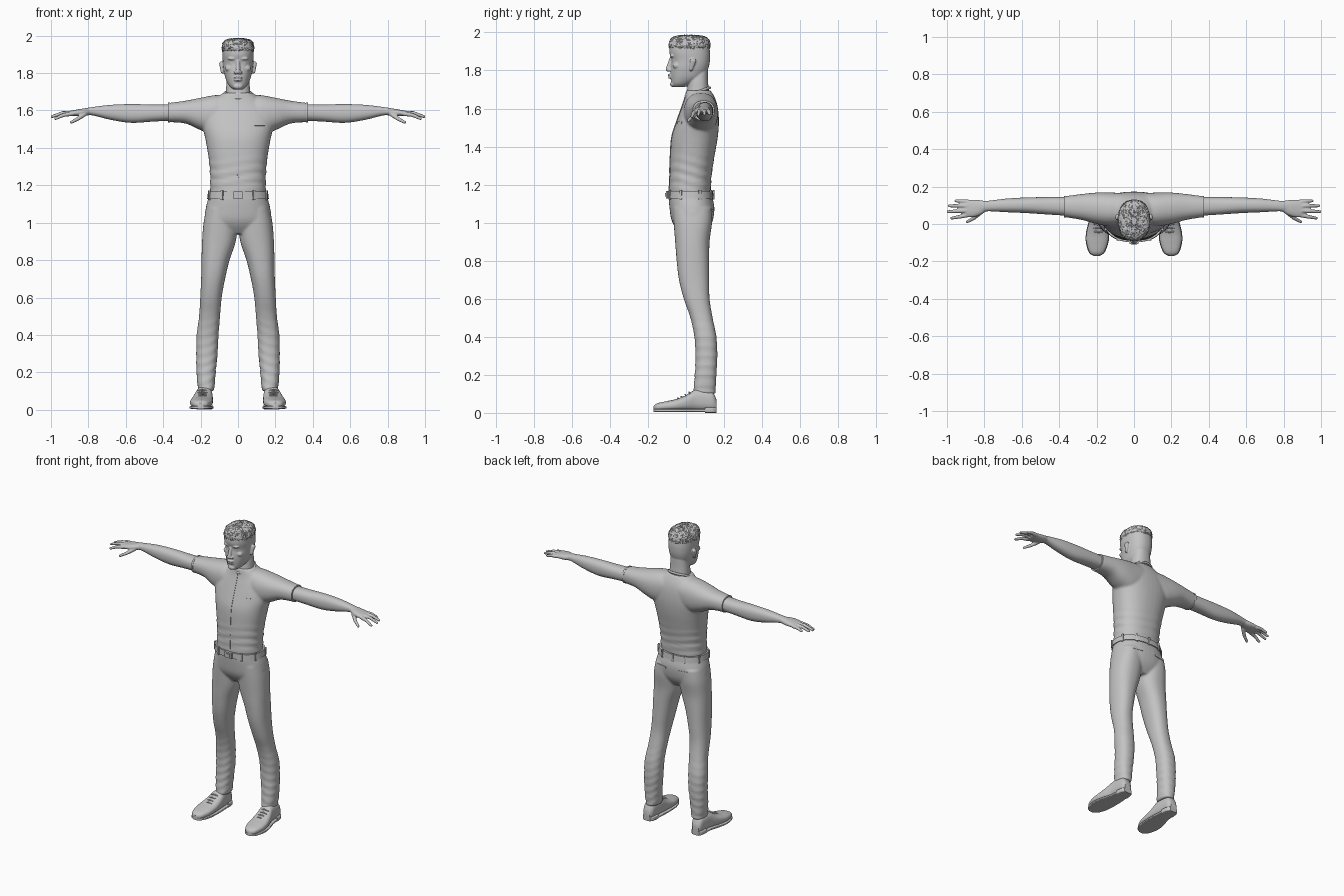
import bpy, bmesh, math, random
from math import sin, cos, pi
from mathutils import Vector, Matrix

random.seed(4)
cube = bpy.data.objects.get("Cube")
if cube:
    bpy.data.objects.remove(cube)

grey = bpy.data.materials.new("plain_grey")
grey.use_nodes = True
grey.diffuse_color = (0.55, 0.55, 0.55, 1)
grey.node_tree.nodes["Principled BSDF"].inputs["Base Color"].default_value = grey.diffuse_color

PLACE = {"X": lambda t, a, b: (t, a, b),
         "Y": lambda t, a, b: (a, t, b),
         "Z": lambda t, a, b: (b, a, t)}


def spline(rows, steps):
    """Smooth in-between rows through the given ones."""
    out = []
    for i in range(len(rows) - 1):
        quad = [rows[max(i - 1, 0)], rows[i], rows[i + 1], rows[min(i + 2, len(rows) - 1)]]
        for k in range(steps):
            u = k / steps
            out.append([b + u * (c - a) / 2 + u * u * (a - 2.5 * b + 2 * c - d / 2)
                        + u ** 3 * (1.5 * (b - c) + (d - a) / 2) for a, b, c, d in zip(*quad)])
    return out + [list(rows[-1])]


def oval(ang, p):
    """Point on a rounded-square outline."""
    c, s = cos(ang), sin(ang)
    return (math.copysign(abs(c) ** (2 / p), c), math.copysign(abs(s) ** (2 / p), s))


def loft(bm, axis, rows, p=2.3, n=40, steps=6, fold=None):
    """Skin over ovals; a row is position, then low and high of both other axes."""
    rings = []
    for t, a0, a1, b0, b1 in spline(rows, steps):
        ring = []
        for k in range(n):
            ang = 2 * pi * k / n
            u, v = oval(ang, p)
            f = 1 + (fold(t, ang) if fold else 0)
            a = (a0 + a1) / 2 + (a1 - a0) / 2 * u * f
            b = (b0 + b1) / 2 + (b1 - b0) / 2 * v * f
            ring.append(bm.verts.new(PLACE[axis](t, a, b)))
        rings.append(ring)
    for lo, hi in zip(rings, rings[1:]):
        for k in range(n):
            j = (k + 1) % n
            bm.faces.new((lo[k], lo[j], hi[j], hi[k]))
    bm.faces.new(rings[0])
    bm.faces.new(rings[-1])


def sym(rows):
    """Rows with one half width become centred rows."""
    return [(t, a, b, -w, w) for t, a, b, w in rows]


def ball(bm, centre, size):
    mat = Matrix.Translation(centre) @ Matrix.Diagonal((*size, 1))
    bmesh.ops.create_uvsphere(bm, u_segments=20, v_segments=12, radius=1, matrix=mat)


def capsule(bm, p, q, r1, r2):
    p, q = Vector(p), Vector(q)
    mat = Matrix.Translation((p + q) / 2) @ (q - p).to_track_quat("Z", "Y").to_matrix().to_4x4()
    bmesh.ops.create_cone(bm, cap_ends=True, segments=16, radius1=r1, radius2=r2,
                          depth=(q - p).length, matrix=mat)
    ball(bm, p, (r1, r1, r1))
    ball(bm, q, (r2, r2, r2))


def box(bm, centre, size, turn=0):
    mat = Matrix.Translation(centre) @ Matrix.Rotation(turn, 4, "Z") @ Matrix.Diagonal((*size, 1))
    bmesh.ops.create_cube(bm, size=1, matrix=mat)


def mirror(bm):
    copy = bmesh.ops.duplicate(bm, geom=bm.verts[:] + bm.edges[:] + bm.faces[:])["geom"]
    verts = [v for v in copy if isinstance(v, bmesh.types.BMVert)]
    bmesh.ops.scale(bm, vec=(-1, 1, 1), verts=verts)


def finish(bm, name, voxel=0, smooth=4, flat=False):
    bmesh.ops.recalc_face_normals(bm, faces=bm.faces[:])
    mesh = bpy.data.meshes.new(name)
    bm.to_mesh(mesh)
    bm.free()
    mesh.materials.append(grey)
    ob = bpy.data.objects.new(name, mesh)
    bpy.context.collection.objects.link(ob)
    if voxel:
        mod = ob.modifiers.new("fuse", "REMESH")
        mod.mode, mod.voxel_size, mod.use_smooth_shade = "VOXEL", voxel, True
        mod = ob.modifiers.new("soften", "SMOOTH")
        mod.factor, mod.iterations = 0.5, smooth
    elif not flat:
        bpy.ops.object.select_all(action="DESELECT")
        ob.select_set(True)
        bpy.context.view_layer.objects.active = ob
        bpy.ops.object.shade_smooth_by_angle(angle=math.radians(40))
    return ob


def plate(name, x, z, w, h, target, back=False):
    """Thin strip pressed onto the front or back of a garment."""
    bm = bmesh.new()
    rows = max(2, int(h / 0.01))
    mat = Matrix.Translation((x, 0.4 if back else -0.4, z)) @ Matrix.Rotation(pi / 2, 4, "X") \
        @ Matrix.Diagonal((w, h, 1, 1))
    bmesh.ops.create_grid(bm, x_segments=4, y_segments=rows, size=0.5, matrix=mat)
    ob = finish(bm, name, flat=True)
    mod = ob.modifiers.new("press", "SHRINKWRAP")
    mod.target, mod.wrap_method, mod.use_project_y = target, "PROJECT", True
    mod.use_positive_direction, mod.use_negative_direction = not back, back
    mod = ob.modifiers.new("thickness", "SOLIDIFY")
    mod.thickness, mod.offset = 0.006, 0


# Shirt: sleeves, then torso, fused
def shirt_fold(z, ang):
    return 0.022 * max(0, 1 - abs(z - 1.25) / 0.13) * sin(z * 120 + 2 * sin(2 * ang) + cos(ang))


bm = bmesh.new()
loft(bm, "X", [(.05, .0, .165, 1.5, 1.68), (.12, -.012, .168, 1.47, 1.682), (.2, .0, .168, 1.495, 1.668),
               (.28, .022, .16, 1.53, 1.652), (.372, .037, .148, 1.538, 1.64)])
mirror(bm)
loft(bm, "Z", sym([(1.155, -.09, .13, .15), (1.25, -.086, .135, .149), (1.35, -.083, .15, .158),
                   (1.45, -.075, .167, .175), (1.53, -.05, .173, .192), (1.6, -.025, .168, .18),
                   (1.65, -.008, .155, .135), (1.695, .0, .13, .078)]), fold=shirt_fold)
shirt = finish(bm, "shirt", 0.007)
plate("zip", 0, 1.415, 0.008, 0.49, shirt)
plate("chest_tag", 0.115, 1.525, 0.055, 0.014, shirt)

# Sleeve hems and collar
bm = bmesh.new()
loft(bm, "X", [(.364, .035, .15, 1.536, 1.642), (.375, .035, .15, 1.536, 1.642)], steps=1)
mirror(bm)
finish(bm, "sleeve_hems")
bpy.ops.mesh.primitive_torus_add(location=(0, .062, 1.688), rotation=(.33, 0, 0), major_radius=.07,
                                 minor_radius=.007, major_segments=40, minor_segments=10)
collar = bpy.context.object
collar.name = "collar"
collar.scale = (1.02, .95, 1)
collar.data.materials.append(grey)
collar.data.shade_smooth()


# Trousers: legs and hips fused
def leg_fold(z, ang):
    return 0.035 * max(0, min(1, (0.55 - z) * 3)) * sin(z * 125 + 2.5 * sin(ang) + cos(2 * ang))


bm = bmesh.new()
loft(bm, "Z", [(.1, .036, .155, .127, .214), (.2, .046, .16, .119, .222), (.3, .05, .165, .109, .223),
               (.4, .044, .16, .104, .221), (.5, .023, .14, .096, .208), (.6, -.012, .124, .087, .202),
               (.7, -.037, .122, .069, .197), (.8, -.049, .122, .045, .195), (.9, -.057, .124, .012, .192),
               (1., -.065, .137, .002, .184), (1.08, -.07, .137, .002, .168)], fold=leg_fold)
mirror(bm)
loft(bm, "Z", sym([(.94, -.03, .1, .1), (.98, -.06, .128, .16), (1.02, -.078, .143, .178),
                   (1.08, -.087, .149, .172), (1.13, -.091, .14, .159), (1.165, -.09, .135, .153)]))
trousers = finish(bm, "trousers", 0.007)
for side in (-1, 1):
    plate("back_pocket", side * .085, 1.065, .075, .012, trousers, back=True)

# Belt with loops and buckle
bm = bmesh.new()
loft(bm, "Z", sym([(1.128, -.098, .146, .165), (1.166, -.097, .142, .16)]), steps=1, n=64)
for ang in (.5, 1.2, 1.95, 2.65):
    for side in (-1, 1):
        u, v = oval(ang, 2.3)
        box(bm, (side * v * .163, .023 + u * .121, 1.147), (.012, .01, .05), -side * ang)
box(bm, (0, .145, 1.147), (.012, .008, .05))
box(bm, (0, -.1, 1.147), (.05, .012, .038))
box(bm, (0, -.106, 1.147), (.03, .008, .02))
finish(bm, "belt")

# Arms and hands
bm = bmesh.new()
loft(bm, "X", [(.34, .043, .143, 1.546, 1.633), (.45, .05, .144, 1.541, 1.632), (.57, .058, .142, 1.534, 1.634),
               (.68, .063, .136, 1.55, 1.63), (.78, .068, .124, 1.574, 1.618), (.83, .06, .122, 1.572, 1.61)])
loft(bm, "X", [(.79, .068, .122, 1.576, 1.612), (.83, .045, .128, 1.57, 1.61), (.87, .036, .129, 1.57, 1.603),
               (.9, .04, .125, 1.572, 1.597)])
fingers = [((.885, .118, 1.584), (.918, .122, 1.583), (.952, .124, 1.572)),
           ((.89, .096, 1.587), (.935, .098, 1.587), (.988, .097, 1.57)),
           ((.89, .072, 1.587), (.94, .069, 1.585), (.995, .066, 1.567)),
           ((.885, .049, 1.583), (.932, .039, 1.576), (.976, .031, 1.556)),
           ((.82, .062, 1.58), (.855, .032, 1.556), (.892, .012, 1.536))]
for a, b, c in fingers:
    capsule(bm, a, b, .0125, .0105)
    capsule(bm, b, c, .0105, .008)
mirror(bm)
finish(bm, "arms_and_hands", 0.0045, 3)

# Head, neck and face: paired features first
bm = bmesh.new()
ball(bm, (.033, -.058, 1.853), (.015, .014, .01))
ball(bm, (.03, -.072, 1.877), (.026, .013, .008))
ball(bm, (.045, -.05, 1.825), (.024, .02, .018))
ball(bm, (.012, -.088, 1.803), (.01, .012, .009))
capsule(bm, (.084, .026, 1.805), (.089, .034, 1.85), .008, .012)
capsule(bm, (.09, .045, 1.852), (.085, .034, 1.815), .009, .007)
mirror(bm)
capsule(bm, (0, -.078, 1.862), (0, -.094, 1.807), .009, .013)
ball(bm, (0, -.083, 1.776), (.024, .013, .006))
ball(bm, (0, -.081, 1.763), (.022, .013, .007))
ball(bm, (0, -.066, 1.728), (.026, .018, .016))
loft(bm, "Z", sym([(1.712, -.062, -.01, .025), (1.73, -.074, .03, .046), (1.76, -.079, .085, .063),
                   (1.79, -.081, .108, .072), (1.82, -.08, .12, .078), (1.855, -.077, .126, .081),
                   (1.9, -.088, .126, .083), (1.94, -.08, .116, .078), (1.968, -.045, .08, .045)]))
loft(bm, "Z", sym([(1.62, .0, .13, .085), (1.68, .004, .122, .068), (1.74, .012, .116, .062),
                   (1.8, .02, .115, .055)]))
finish(bm, "head", 0.004, 3)

# Cropped hair with a rough faceted surface
bm = bmesh.new()
loft(bm, "Z", sym([(1.915, -.086, .125, .083), (1.932, -.091, .128, .086), (1.956, -.086, .124, .083),
                   (1.973, -.073, .11, .072), (1.982, -.047, .084, .05), (1.986, -.005, .035, .012)]),
     p=2.2, n=80, steps=5)
for v in bm.verts:
    v.co += Vector([random.uniform(-.0025, .0025) for _ in range(3)])
finish(bm, "hair", flat=True)

# Shoes, soles, heels and laces
last = [(-.17, .186, .214, .012, .035), (-.152, .16, .238, .01, .05), (-.1, .14, .254, .01, .062),
        (-.05, .135, .254, .01, .073), (0, .134, .243, .01, .093), (.05, .136, .228, .01, .122),
        (.1, .14, .222, .01, .123), (.14, .145, .217, .01, .11), (.16, .16, .205, .012, .07)]
bm = bmesh.new()
loft(bm, "Y", last, p=2.5)
mirror(bm)
finish(bm, "shoes")
bm = bmesh.new()
loft(bm, "Y", [(t, a - .003, b + .003, .004, .02) for t, a, b, _, _ in last], p=5)
loft(bm, "Y", [(t, a - .004, b + .004, 0, .03) for t, a, b, _, _ in last[-3:]], p=6)
mirror(bm)
finish(bm, "soles_and_heels")
bm = bmesh.new()
for y, z in ((-.04, .078), (-.02, .086), (0, .096), (.02, .108)):
    capsule(bm, (.168, y, z - .006), (.19, y - .004, z), .004, .004)
    capsule(bm, (.19, y - .004, z), (.213, y, z - .006), .004, .004)
mirror(bm)
finish(bm, "laces")
